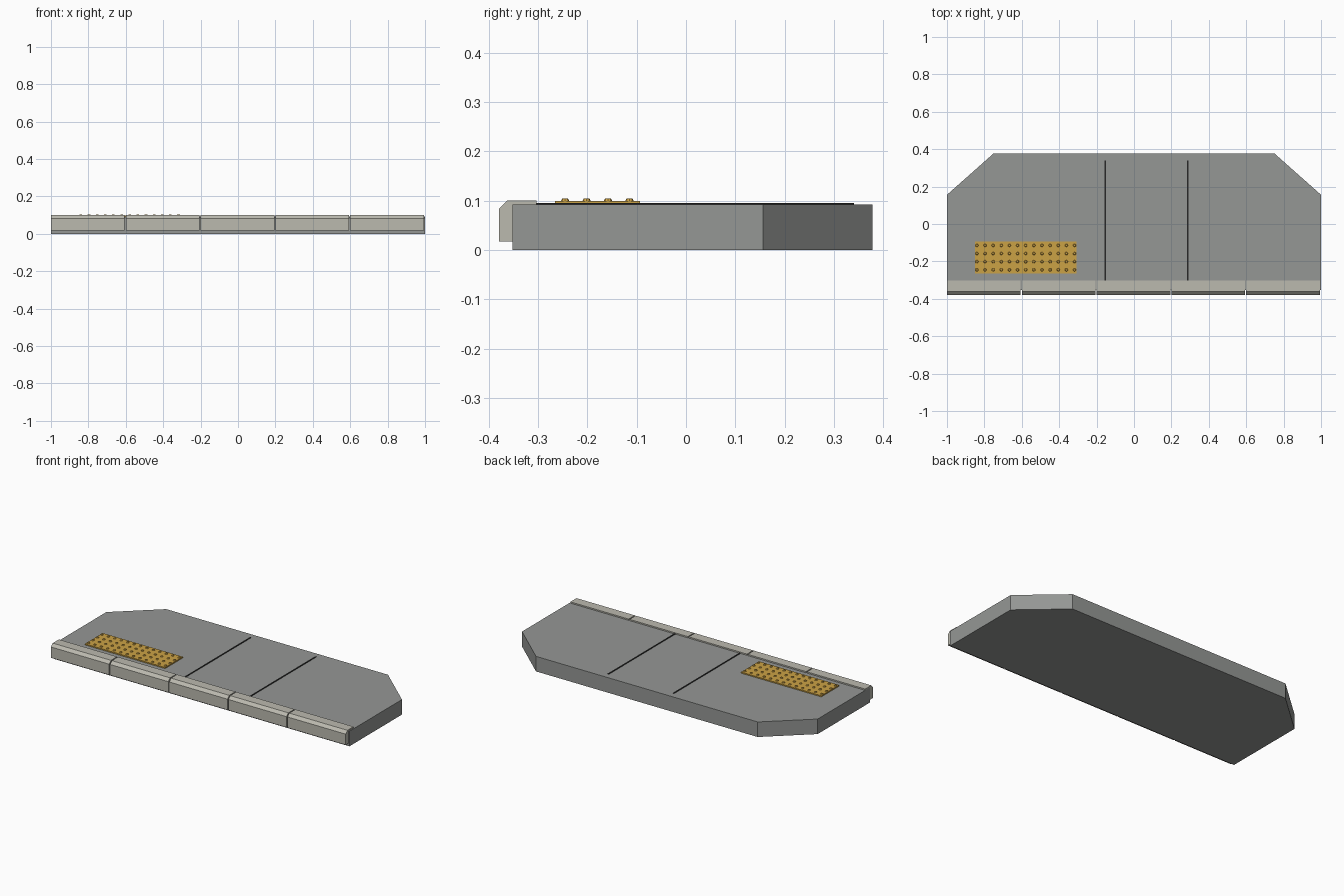
import bpy
import bmesh
from mathutils import Matrix

default = bpy.data.objects.get("Cube")
if default:
    bpy.data.objects.remove(default, do_unlink=True)


def material(name, rgb):
    mat = bpy.data.materials.new(name)
    mat.use_nodes = True
    mat.diffuse_color = (*rgb, 1)
    mat.node_tree.nodes["Principled BSDF"].inputs["Base Color"].default_value = (*rgb, 1)
    return mat


concrete = material("concrete grey", (0.30, 0.31, 0.30))
stone = material("pale curb stone", (0.50, 0.49, 0.43))
yellow = material("tactile yellow", (0.60, 0.36, 0.06))
dark = material("dark joint", (0.02, 0.02, 0.02))


def finish(bm, name, mat):
    bmesh.ops.recalc_face_normals(bm, faces=bm.faces)
    mesh = bpy.data.meshes.new(name)
    bm.to_mesh(mesh)
    bm.free()
    mesh.materials.append(mat)
    obj = bpy.data.objects.new(name, mesh)
    bpy.context.collection.objects.link(obj)
    return obj


def prism(name, profile, offset, mat):
    """Extrude a closed outline of 3D points along an offset."""
    bm = bmesh.new()
    face = bm.faces.new([bm.verts.new(p) for p in profile])
    out = bmesh.ops.extrude_face_region(bm, geom=[face])
    verts = [v for v in out["geom"] if isinstance(v, bmesh.types.BMVert)]
    bmesh.ops.translate(bm, verts=verts, vec=offset)
    return finish(bm, name, mat)


def box(name, x0, x1, y0, y1, z0, z1, mat):
    outline = [(x0, y0, z0), (x1, y0, z0), (x1, y1, z0), (x0, y1, z0)]
    return prism(name, outline, (0, 0, z1 - z0), mat)


# Pavement slab with clipped back corners
SLAB_TOP = 0.092
half = [(1, -0.352), (1, 0.156), (0.75, 0.378)]
outline = half + [(-x, y) for x, y in reversed(half)]
prism("pavement_slab", [(x, y, 0) for x, y in outline], (0, 0, SLAB_TOP), concrete)

# Row of chamfered curb stones with narrow gaps
curb = [(-0.379, 0.017), (-0.303, 0.017), (-0.303, 0.1), (-0.362, 0.1), (-0.379, 0.083)]
for i in range(5):
    x = -1 + 0.4 * i
    prism(f"curb_stone_{i + 1}", [(x, y, z) for y, z in curb], (0.394, 0, 0), stone)

# Thin expansion joints across the slab
for i, x in enumerate((-0.153, 0.288)):
    box(f"expansion_joint_{i + 1}", x - 0.004, x + 0.004, -0.303, 0.34,
        SLAB_TOP - 0.002, SLAB_TOP + 0.003, dark)

# Tactile paving plate
PLATE_TOP = 0.099
box("tactile_plate", -0.85, -0.308, -0.265, -0.093, SLAB_TOP - 0.002, PLATE_TOP, yellow)

# Grid of raised studs on the plate
bm = bmesh.new()
for col in range(13):
    for row in range(4):
        place = Matrix.Translation((-0.84 + 0.0435 * col, -0.245 + 0.0435 * row, PLATE_TOP + 0.002))
        bmesh.ops.create_cone(bm, cap_ends=True, segments=8, radius1=0.009,
                              radius2=0.006, depth=0.006, matrix=place)
finish(bm, "tactile_studs", yellow)
